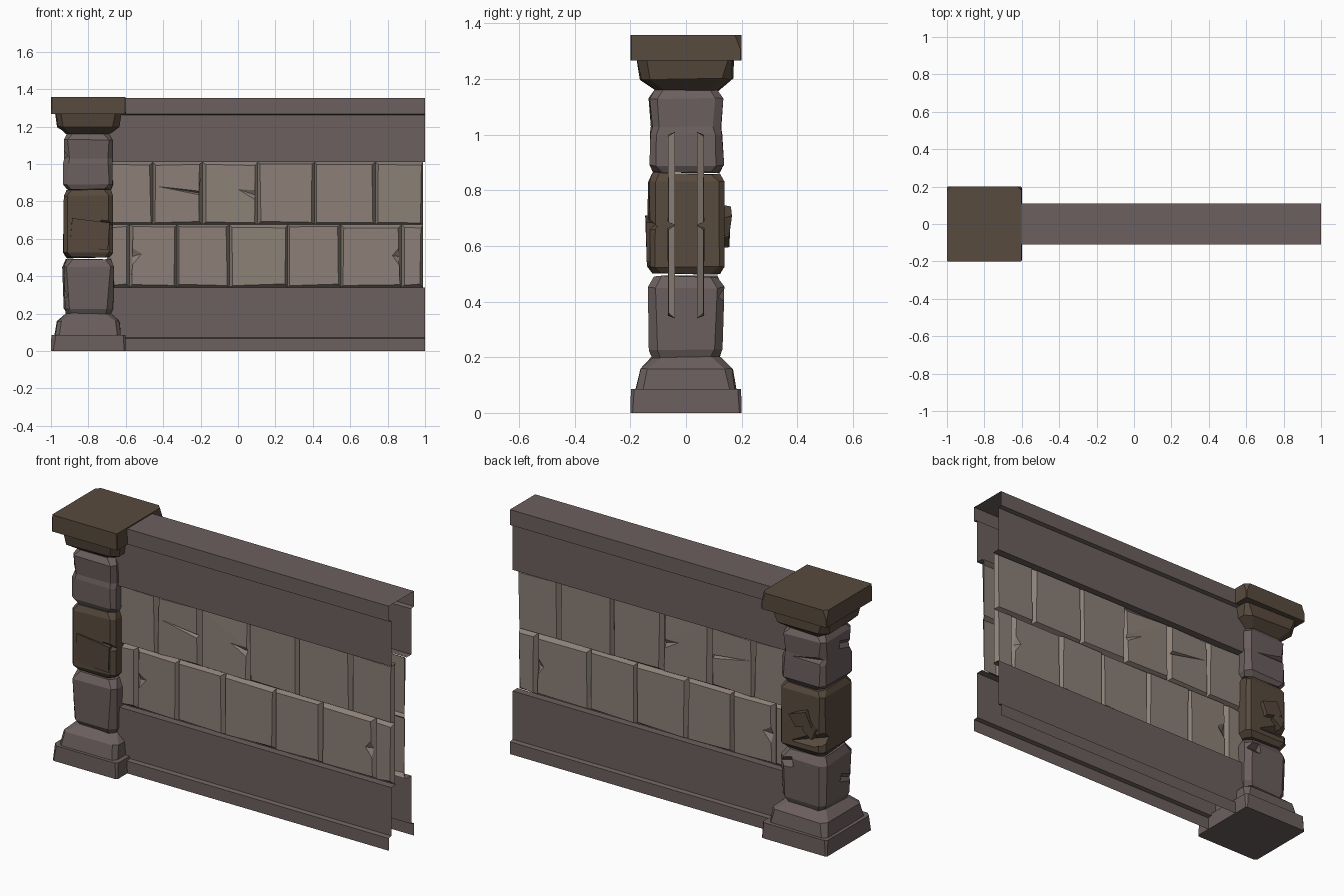
import bpy, bmesh, random
from math import radians
from mathutils import Vector, Matrix

if "Cube" in bpy.data.objects:
    bpy.data.objects.remove(bpy.data.objects["Cube"])

random.seed(4)

def material(name, rgb):
    m = bpy.data.materials.new(name)
    m.diffuse_color = (*rgb, 1)
    m.use_nodes = True
    m.node_tree.nodes["Principled BSDF"].inputs["Base Color"].default_value = m.diffuse_color
    return m

MAUVE = material("mauve_stone", (0.147, 0.115, 0.112))
BROWN = material("brown_stone", (0.098, 0.069, 0.048))
TAN = material("tan_stone", (0.262, 0.216, 0.184))

def finish(bm, name, mat, normals=True):
    if normals:
        bmesh.ops.recalc_face_normals(bm, faces=bm.faces[:])
    me = bpy.data.meshes.new(name)
    bm.to_mesh(me)
    bm.free()
    ob = bpy.data.objects.new(name, me)
    bpy.context.collection.objects.link(ob)
    me.materials.append(mat)
    return ob

def jit(a):
    return random.uniform(-a, a)

# Wall shell: open moulding profiles (y, z) swept along x
def sweep(name, profile, x0, x1):
    bm = bmesh.new()
    rows = [[bm.verts.new((x, y, z)) for y, z in profile] for x in (x0, x1)]
    for i in range(len(profile) - 1):
        bm.faces.new((rows[0][i], rows[1][i], rows[1][i + 1], rows[0][i + 1]))
    return finish(bm, name, MAUVE, False)

half = [(-0.045, 1.01), (-0.087, 1.01), (-0.087, 1.262), (-0.11, 1.267), (-0.11, 1.352)]
sweep("wall_top_band", half + [(-y, z) for y, z in reversed(half)], -0.7, 1.0)
base = [(-0.11, 0), (-0.11, 0.068), (-0.087, 0.073), (-0.087, 0.34), (-0.045, 0.34)]
sweep("wall_base_front", base, -0.7, 1.0)
sweep("wall_base_back", [(-y, z) for y, z in reversed(base)], -0.7, 1.0)

# Facing tiles: open-backed bevelled slabs, with optional side crack and sunken corner
def tile(bm, x0, x1, z0, z1, crack=None, sunk=False):
    def v(x, y, z):
        return bm.verts.new((x, y, z))
    b = 0.014
    outer = [v(x0, -0.04, z0), v(x1, -0.04, z0), v(x1, -0.04, z1), v(x0, -0.04, z1)]
    inner = []
    for x, z, sx, sz in ((x0, z0, 1, 1), (x1, z0, -1, 1), (x1, z1, -1, -1), (x0, z1, 1, -1)):
        inner.append(v(x + sx * (b + jit(0.005)), -0.064 + jit(0.002), z + sz * (b + jit(0.005))))
    if sunk:
        inner[2].co.y = -0.05
    sides = [[inner[i], inner[(i + 1) % 4]] for i in range(4)]
    if crack:
        side, za, zb, tx, tz = crack          # side: 1 right, 3 left
        p, q = sides[side]
        def on_edge(z):
            return v(*p.co.lerp(q.co, (z - p.co.z) / (q.co.z - p.co.z)))
        a, c = on_edge(za), on_edge(zb)
        d = v((a.co.x + c.co.x) / 2, -0.042, (za + zb) / 2)
        tip = v(tx, -0.064, tz)
        bm.faces.new((a, d, tip))
        bm.faces.new((tip, d, c))
        sides[side] = [p, a, d, c, q]
        rim = []
        for i in range(4):
            rim += [p, a, tip, c] if i == side else [inner[i]]
        if sunk:
            bm.faces.new((c, inner[2], inner[3]))
            rim.remove(inner[2])
        bm.faces.new(rim)
    else:
        bm.faces.new(inner)
    for i, edge in enumerate(sides):
        bm.faces.new([outer[i], outer[(i + 1) % 4]] + edge[::-1])

rows = {
    "upper": (0.675, 1.01, [-0.7, -0.455, -0.19, 0.105, 0.41, 0.735, 0.99],
              {1: ((1, 0.835, 0.855, -0.43, 0.88), False), 2: ((1, 0.81, 0.86, -0.0, 0.865), True)}),
    "lower": (0.34, 0.675, [-0.7, -0.58, -0.325, -0.045, 0.265, 0.55, 0.875, 0.99],
              {1: ((3, 0.55, 0.46, -0.515, 0.52), False), 5: ((1, 0.46, 0.55, 0.825, 0.51), False)}),
}
for row, (z0, z1, xs, damage) in rows.items():
    bm = bmesh.new()
    for i in range(len(xs) - 1):
        tile(bm, xs[i], xs[i + 1], z0, z1, *damage.get(i, (None, False)))
    ob = finish(bm, f"{row}_tiles_front", TAN, False)
    bm = bmesh.new()
    bm.from_mesh(ob.data)
    bmesh.ops.scale(bm, vec=(1, -1, 1), verts=bm.verts[:])
    bmesh.ops.reverse_faces(bm, faces=bm.faces[:])
    finish(bm, f"{row}_tiles_back", TAN, False)

# Pillar blocks: stacked chamfered-square rings (z, half x, half y, chamfer)
def block(name, mat, rings, wobble=0.0, notches=(), chips=()):
    bm = bmesh.new()
    prev = None
    for z, hx, hy, c in rings:
        ring = []
        for x, y in ((hx, -hy + c), (hx, hy - c), (hx - c, hy), (-hx + c, hy),
                     (-hx, hy - c), (-hx, -hy + c), (-hx + c, -hy), (hx - c, -hy)):
            ring.append(bm.verts.new((-0.8 + x + jit(wobble), y + jit(wobble), z + jit(wobble * 0.6))))
        if prev:
            for i in range(8):
                j = (i + 1) % 8
                bm.faces.new((prev[i], prev[j], ring[j], ring[i]))
        else:
            bm.faces.new(ring[::-1])
        prev = ring
    bm.faces.new(prev)
    for co, no in chips:                       # sliced-off corners
        cut = bmesh.ops.bisect_plane(bm, geom=bm.verts[:] + bm.edges[:] + bm.faces[:],
                                     plane_co=co, plane_no=no, clear_outer=True)
        bmesh.ops.holes_fill(bm, edges=[e for e in bm.edges if e.is_boundary])
    ob = finish(bm, name, mat)
    for loc, size, rot in notches:             # wedge-shaped cracks
        cb = bmesh.new()
        turn = Matrix.LocRotScale(Vector(loc), None, None)
        for k, axis in zip(rot, "XYZ"):
            turn = turn @ Matrix.Rotation(radians(k), 4, axis)
        bmesh.ops.create_cube(cb, size=1, matrix=turn @ Matrix.Diagonal((*size, 1)))
        cutter = finish(cb, "notch_cutter", mat)
        cutter.hide_render = True
        mod = ob.modifiers.new("notch", 'BOOLEAN')
        mod.operation, mod.object, mod.solver = 'DIFFERENCE', cutter, 'EXACT'
        bpy.context.view_layer.objects.active = ob
        bpy.ops.object.modifier_apply(modifier=mod.name)
        bpy.data.objects.remove(cutter)

block("pillar_plinth", MAUVE, [(0, 0.2, 0.2, 0.008), (0.086, 0.198, 0.198, 0.012)],
      chips=[((-0.99, -0.19, 0.04), (-1, -1, 0.2))])
block("pillar_base", MAUVE, [(0.08, 0.178, 0.178, 0.02), (0.16, 0.167, 0.167, 0.025), (0.2, 0.12, 0.12, 0.03)], 0.005)
block("pillar_lower_stone", MAUVE,
      [(0.19, 0.115, 0.115, 0.03), (0.225, 0.13, 0.13, 0.025), (0.45, 0.135, 0.133, 0.022), (0.49, 0.118, 0.118, 0.03)], 0.006,
      [((-0.94, -0.1, 0.31), (0.05, 0.16, 0.04), (20, 45, 0)), ((-0.68, 0.145, 0.42), (0.14, 0.04, 0.04), (45, 15, 0))])
block("pillar_middle_stone", BROWN,
      [(0.5, 0.115, 0.118, 0.03), (0.525, 0.132, 0.134, 0.02), (0.83, 0.134, 0.134, 0.02), (0.86, 0.118, 0.12, 0.03)], 0.006,
      [((-0.66, -0.13, 0.655), (0.16, 0.06, 0.025), (45, 25, 0)), ((-0.85, 0.145, 0.58), (0.2, 0.05, 0.05), (45, 20, 0))])
block("pillar_upper_stone", MAUVE,
      [(0.865, 0.118, 0.118, 0.03), (0.89, 0.133, 0.133, 0.022), (1.0, 0.132, 0.132, 0.022),
       (1.03, 0.127, 0.125, 0.025), (1.13, 0.13, 0.13, 0.022), (1.16, 0.112, 0.112, 0.03)], 0.005,
      [((-0.945, -0.1, 1.05), (0.05, 0.18, 0.05), (15, 45, 0)), ((-0.8, 0.15, 1.02), (0.3, 0.04, 0.04), (45, 8, 0))])
block("pillar_neck", BROWN, [(1.158, 0.115, 0.115, 0.03), (1.2, 0.165, 0.165, 0.035), (1.268, 0.173, 0.172, 0.025)], 0.006)
block("pillar_cap", BROWN, [(1.266, 0.2, 0.2, 0.004), (1.358, 0.199, 0.2, 0.004)],
      chips=[((-0.625, 0.2, 1.358), (1, 1.0, 0.4)), ((-0.985, 0.2, 1.34), (-1, 1, 0.4))])

# Broken fragments standing proud of the middle stone
def fragment(name, loc, size, rot):
    bm = bmesh.new()
    m = Matrix.Translation(loc) @ Matrix.Rotation(radians(rot), 4, 'Y') @ Matrix.Diagonal((*size, 1))
    bmesh.ops.create_cube(bm, size=1, matrix=m)
    for v in bm.verts:
        v.co += Vector((jit(0.012), jit(0.006), jit(0.012)))
    finish(bm, name, BROWN)

fragment("back_fragment_upper", (-0.81, 0.14, 0.69), (0.12, 0.045, 0.08), 20)
fragment("back_fragment_lower", (-0.86, 0.135, 0.64), (0.08, 0.04, 0.06), -25)
fragment("front_fragment", (-0.8, -0.122, 0.62), (0.2, 0.04, 0.15), 3)
